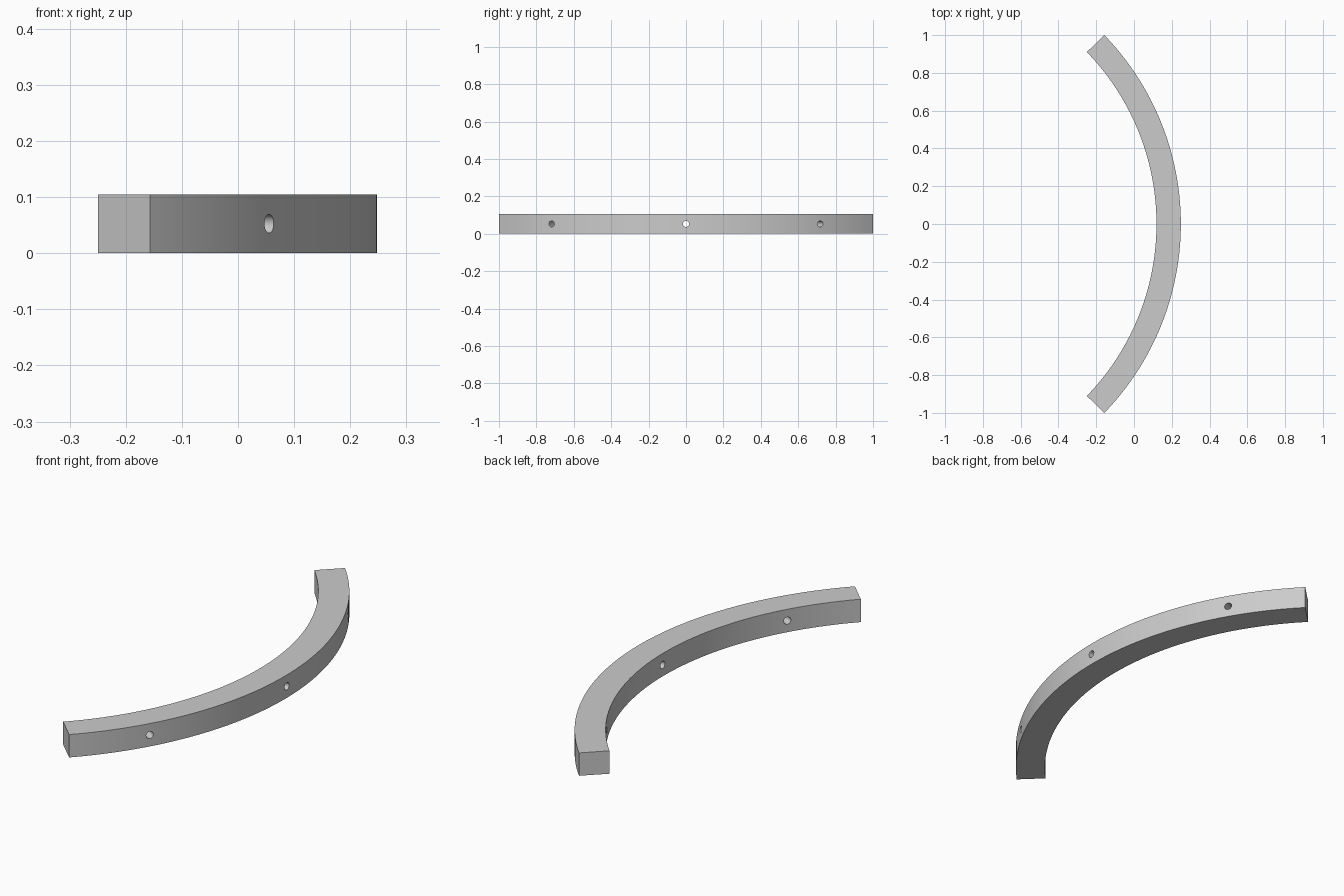
import bpy, bmesh
from math import sin, cos, radians, pi
from mathutils import Matrix, Vector

cube = bpy.data.objects.get("Cube")
if cube:
    bpy.data.objects.remove(cube, do_unlink=True)

OUTER, INNER, HEIGHT = 1.437, 1.308, 0.105
CENTRE_X = 0.248 - OUTER
HALF_ANGLE = radians(44.1)
SEGMENTS = 72
HOLE_RADIUS = 0.0165

grey = bpy.data.materials.new("plain_grey")
grey.use_nodes = True
colour = (0.6, 0.6, 0.6, 1)
grey.diffuse_color = colour
grey.node_tree.nodes["Principled BSDF"].inputs["Base Color"].default_value = colour


def make_object(name, bm):
    mesh = bpy.data.meshes.new(name)
    bm.to_mesh(mesh)
    bm.free()
    mesh.materials.append(grey)
    obj = bpy.data.objects.new(name, mesh)
    bpy.context.collection.objects.link(obj)
    return obj


# Curved bar: a rectangular section swept along the arc
bm = bmesh.new()
rings = []
for i in range(SEGMENTS + 1):
    a = HALF_ANGLE * (2 * i / SEGMENTS - 1)
    rings.append([bm.verts.new((CENTRE_X + r * cos(a), r * sin(a), z))
                  for r, z in ((INNER, 0), (OUTER, 0), (OUTER, HEIGHT), (INNER, HEIGHT))])
for p, q in zip(rings, rings[1:]):
    for k in range(4):
        n = (k + 1) % 4
        bm.faces.new((p[k], p[n], q[n], q[k]))
bm.faces.new(rings[0])
bm.faces.new(rings[-1][::-1])
bmesh.ops.recalc_face_normals(bm, faces=bm.faces)
bar = make_object("curved_bar", bm)

# Radial through-holes
bm = bmesh.new()
mid = (OUTER + INNER) / 2
for degrees in (-30, 0, 30):
    a = radians(degrees)
    place = (Matrix.Translation((CENTRE_X + mid * cos(a), mid * sin(a), HEIGHT / 2))
             @ Matrix.Rotation(a, 4, 'Z') @ Matrix.Rotation(pi / 2, 4, 'Y'))
    bmesh.ops.create_cone(bm, cap_ends=True, segments=32, radius1=HOLE_RADIUS,
                          radius2=HOLE_RADIUS, depth=0.3, matrix=place)
cutter = make_object("hole_cutter", bm)
cutter.hide_render = True

cut = bar.modifiers.new("holes", 'BOOLEAN')
cut.operation = 'DIFFERENCE'
cut.solver = 'EXACT'
cut.object = cutter

# Apply the cut and smooth the curved sides
bpy.ops.object.select_all(action='DESELECT')
bar.select_set(True)
bpy.context.view_layer.objects.active = bar
bpy.ops.object.modifier_apply(modifier=cut.name)
bpy.data.objects.remove(cutter, do_unlink=True)
bpy.ops.object.shade_smooth_by_angle(angle=radians(30))
